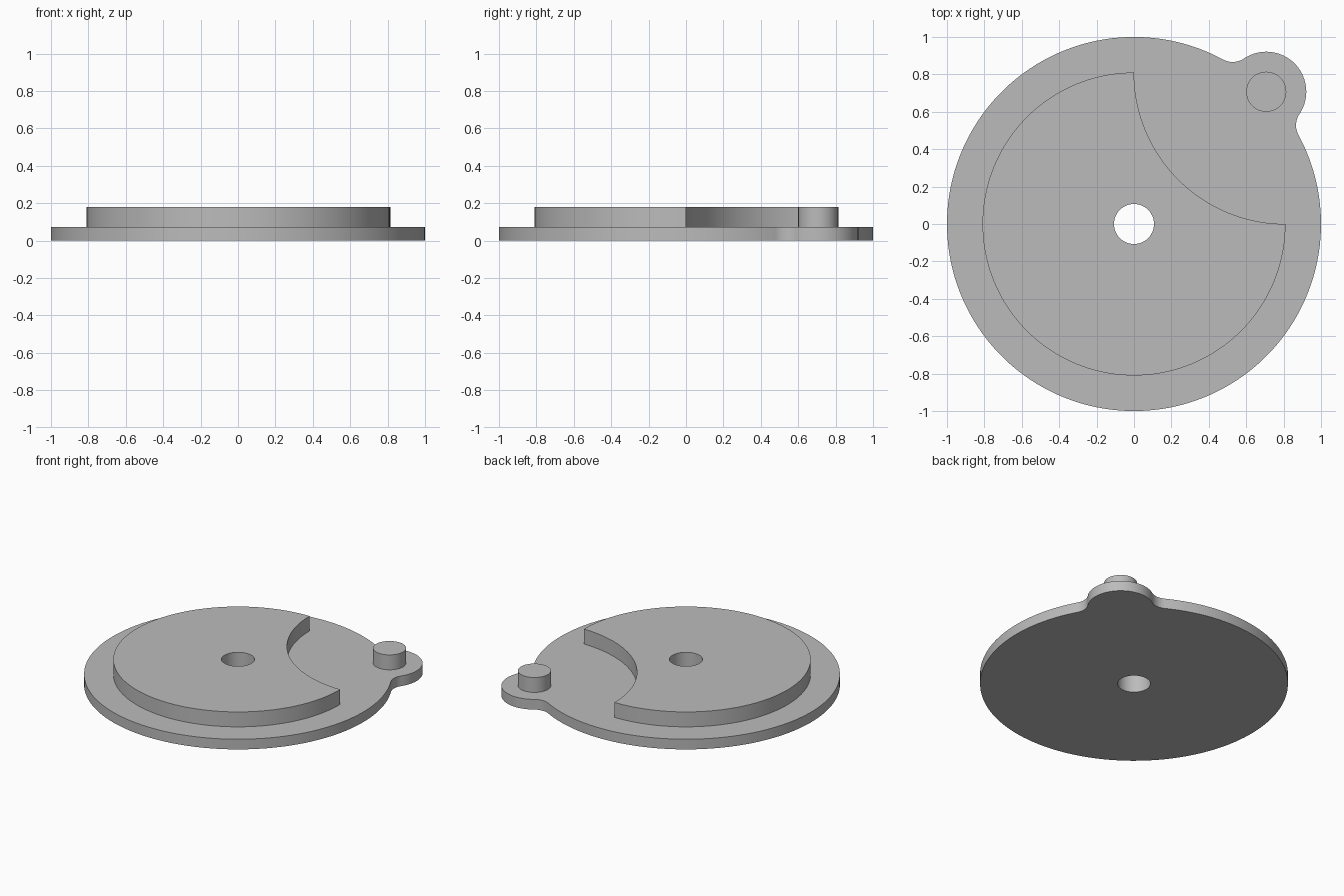
import bpy
import bmesh
from math import acos, atan2, cos, pi, radians, sin

default = bpy.data.objects.get("Cube")
if default:
    bpy.data.objects.remove(default, do_unlink=True)

# Main dimensions
PLATE_R, PLATE_TOP = 1.0, 0.073
CAM_R, CAM_TOP = 0.81, 0.18
HOLE_R = PIN_R = FILLET_R = 0.107
LOBE_R = 2 * PIN_R
DIAGONAL = pi / 4
PIN = (cos(DIAGONAL), sin(DIAGONAL))

grey = bpy.data.materials.new("plain grey")
grey.use_nodes = True
colour = (0.5, 0.5, 0.5, 1)
grey.diffuse_color = colour
grey.node_tree.nodes["Principled BSDF"].inputs["Base Color"].default_value = colour


def arc(centre, radius, start, end):
    """Points along an arc, including both ends."""
    steps = max(8, round(abs(end - start) / radians(2.5)))
    angles = [start + (end - start) * i / steps for i in range(steps + 1)]
    return [(centre[0] + radius * cos(a), centre[1] + radius * sin(a)) for a in angles]


def circle(centre, radius):
    return arc(centre, radius, 0, 2 * pi)


def solid(name, outlines, bottom, top):
    """Fill closed outlines (inner ones become holes) and extrude them upward."""
    bm = bmesh.new()
    for points in outlines:
        verts = [bm.verts.new((x, y, bottom)) for x, y in points]
        for i, vert in enumerate(verts):
            bm.edges.new((vert, verts[i - 1]))
    # Merge the doubled points where arcs meet
    bmesh.ops.remove_doubles(bm, verts=bm.verts[:], dist=0.0001)
    bmesh.ops.triangle_fill(bm, edges=bm.edges[:], use_beauty=True)
    raised = bmesh.ops.extrude_face_region(bm, geom=bm.faces[:], use_keep_orig=True)
    bmesh.ops.translate(bm, vec=(0, 0, top - bottom),
                        verts=[g for g in raised["geom"] if isinstance(g, bmesh.types.BMVert)])
    bmesh.ops.recalc_face_normals(bm, faces=bm.faces[:])
    mesh = bpy.data.meshes.new(name)
    bm.to_mesh(mesh)
    bm.free()
    mesh.materials.append(grey)
    obj = bpy.data.objects.new(name, mesh)
    bpy.context.collection.objects.link(obj)
    bpy.ops.object.select_all(action="DESELECT")
    obj.select_set(True)
    bpy.context.view_layer.objects.active = obj
    bpy.ops.object.shade_smooth_by_angle(angle=radians(30))
    return obj


# Plate outline: disc and lobe joined by tangent fillets on both sides
reach = PLATE_R + FILLET_R
gap = LOBE_R + FILLET_R
spread = acos((reach ** 2 + PLATE_R ** 2 - gap ** 2) / (2 * reach * PLATE_R))
low, high = DIAGONAL - spread, DIAGONAL + spread
low_centre = (reach * cos(low), reach * sin(low))
high_centre = (reach * cos(high), reach * sin(high))
touch = atan2(PIN[1] - low_centre[1], PIN[0] - low_centre[0])
lobe_start = touch - pi
lobe_end = pi / 2 - lobe_start
plate_outline = (arc((0, 0), PLATE_R, high, low + 2 * pi)
                 + arc(low_centre, FILLET_R, low + pi, touch)
                 + arc(PIN, LOBE_R, lobe_start, lobe_end)
                 + arc(high_centre, FILLET_R, lobe_end + pi, high + pi))

# Cam outline: three quarters of a disc with a concave bite
cam_outline = (arc((0, 0), CAM_R, pi / 2, 2 * pi)
               + arc((CAM_R, CAM_R), CAM_R, 1.5 * pi, pi))

bore = circle((0, 0), HOLE_R)
solid("base_plate", [plate_outline, bore], 0, PLATE_TOP)
solid("raised_cam", [cam_outline, bore], PLATE_TOP, CAM_TOP)
solid("lobe_pin", [circle(PIN, PIN_R)], PLATE_TOP, CAM_TOP)
